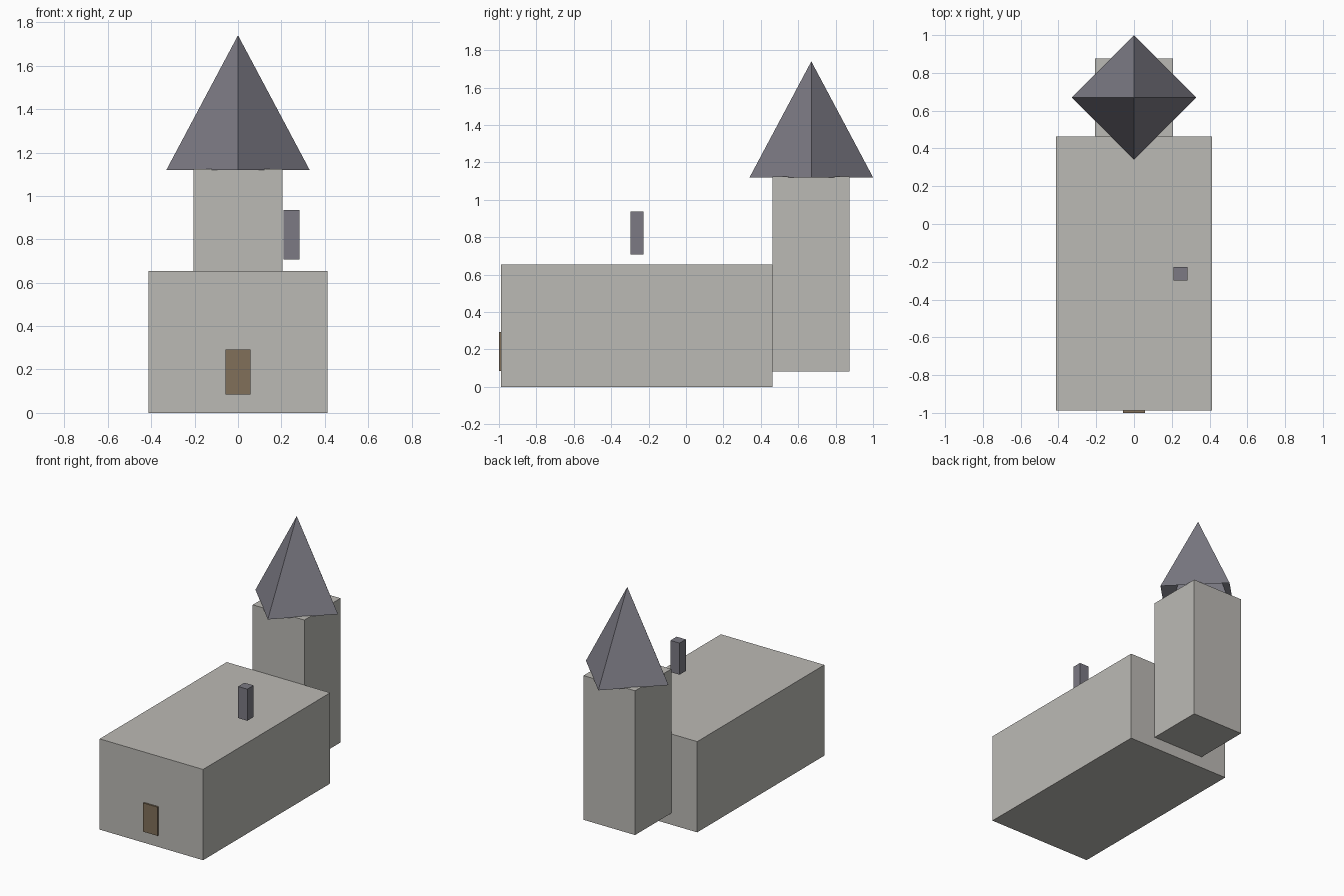
import bpy
import bmesh
from math import tau, cos, sin
from mathutils import Vector

cube = bpy.data.objects.get("Cube")
if cube:
    bpy.data.objects.remove(cube, do_unlink=True)


def material(name, color):
    mat = bpy.data.materials.new(name)
    mat.use_nodes = True
    mat.diffuse_color = (*color, 1)
    bsdf = mat.node_tree.nodes["Principled BSDF"]
    bsdf.inputs["Base Color"].default_value = (*color, 1)
    bsdf.inputs["Roughness"].default_value = 0.9
    return mat


def add_object(name, bm, mat):
    bmesh.ops.recalc_face_normals(bm, faces=bm.faces)
    mesh = bpy.data.meshes.new(name)
    bm.to_mesh(mesh)
    bm.free()
    mesh.materials.append(mat)
    obj = bpy.data.objects.new(name, mesh)
    bpy.context.collection.objects.link(obj)
    return obj


def box(name, low, high, mat):
    """Box between two opposite corners."""
    low, high = Vector(low), Vector(high)
    bm = bmesh.new()
    bmesh.ops.create_cube(bm, size=1)
    bmesh.ops.scale(bm, vec=high - low, verts=bm.verts)
    bmesh.ops.translate(bm, vec=(low + high) / 2, verts=bm.verts)
    return add_object(name, bm, mat)


def open_spire(name, centre, radius, height, mat, sides=4):
    """Pyramid without a base, its first corner on +x."""
    bm = bmesh.new()
    centre = Vector(centre)
    ring = [bm.verts.new(centre + radius * Vector((cos(tau * i / sides), sin(tau * i / sides), 0)))
            for i in range(sides)]
    tip = bm.verts.new(centre + Vector((0, 0, height)))
    for i in range(sides):
        bm.faces.new((ring[i], ring[(i + 1) % sides], tip))
    return add_object(name, bm, mat)


stone = material("pale stone", (0.5, 0.49, 0.46))
slate = material("grey slate", (0.2, 0.195, 0.23))
wood = material("brown wood", (0.22, 0.16, 0.1))

# Long hall with its door
box("hall", (-0.413, -0.988, 0), (0.413, 0.462, 0.655), stone)
box("door", (-0.058, -1, 0.085), (0.058, -0.988, 0.292), wood)

# Tower behind the hall, with a spire turned corner-on
box("tower", (-0.206, 0.462, 0.083), (0.206, 0.875, 1.124), stone)
open_spire("tower_roof", (0, 0.67, 1.12), 0.33, 0.62, slate)

# Chimney hovering above the hall roof
box("chimney", (0.21, -0.298, 0.708), (0.283, -0.227, 0.936), slate)
